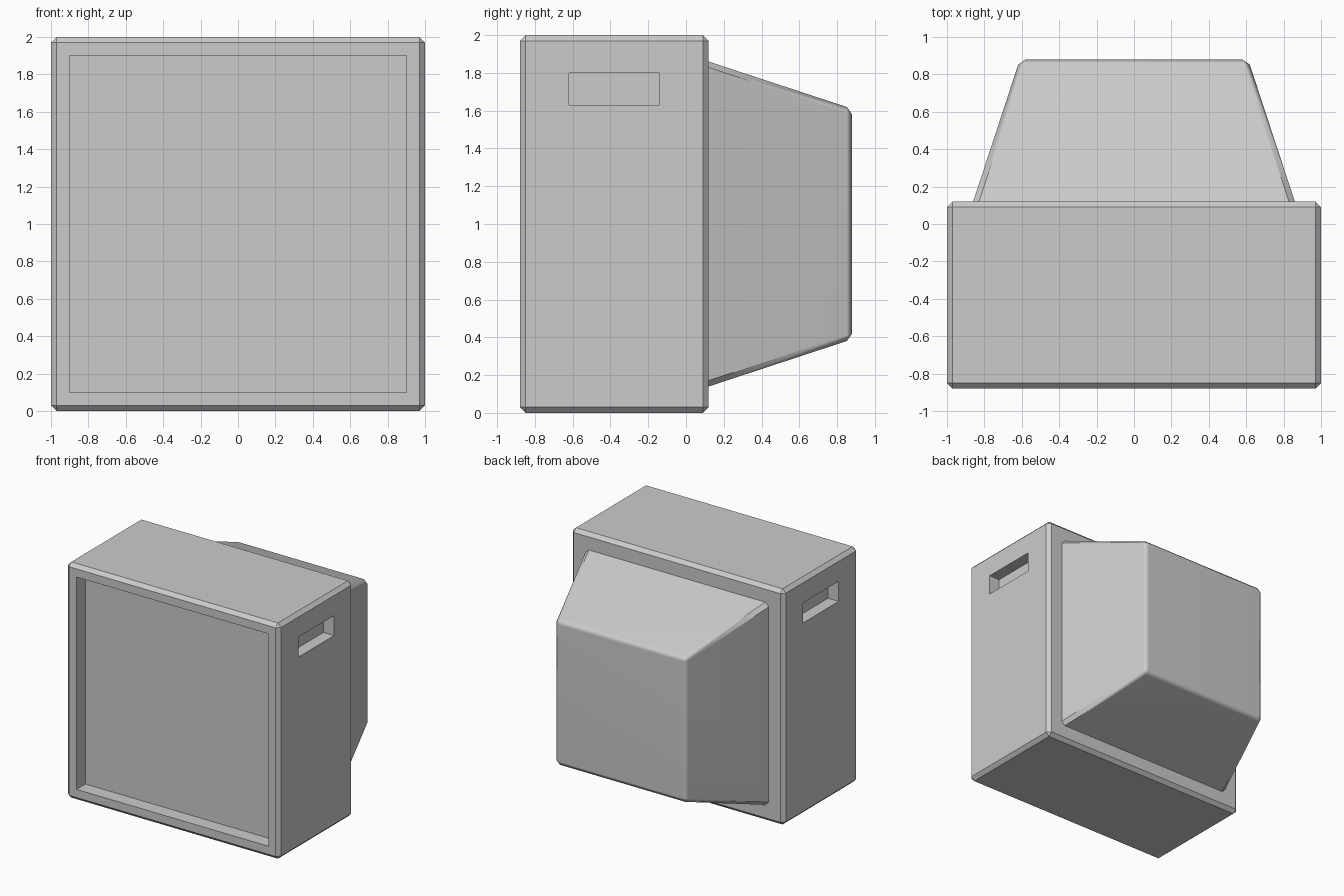
import bpy
import bmesh
import math
from mathutils import Vector

cube = bpy.data.objects.get("Cube")
if cube:
    bpy.data.objects.remove(cube, do_unlink=True)

# Single casing colour
GREY = (0.6, 0.6, 0.6, 1.0)
grey = bpy.data.materials.new("casing grey")
grey.use_nodes = True
grey.diffuse_color = GREY
grey.node_tree.nodes["Principled BSDF"].inputs["Base Color"].default_value = GREY

BEVEL = 0.03
FRONT, REAR, TAIL = -0.88, 0.12, 0.88


def add_object(name, bm):
    bmesh.ops.recalc_face_normals(bm, faces=bm.faces)
    mesh = bpy.data.meshes.new(name)
    bm.to_mesh(mesh)
    bm.free()
    mesh.materials.append(grey)
    obj = bpy.data.objects.new(name, mesh)
    bpy.context.collection.objects.link(obj)
    return obj


def add_box(bm, low, high):
    low, high = Vector(low), Vector(high)
    verts = bmesh.ops.create_cube(bm, size=1)["verts"]
    for v in verts:
        v.co = (low + high) / 2 + v.co * (high - low)
    return verts


def chamfer(bm, edges):
    bmesh.ops.bevel(bm, geom=edges, offset=BEVEL, segments=1, affect="EDGES")


# Cabinet: box with a recessed screen, chamfered outside and around the rim
bm = bmesh.new()
add_box(bm, (-1, FRONT, 0), (1, REAR, 2))
front = min(bm.faces, key=lambda f: f.calc_center_median().y)
bmesh.ops.inset_region(bm, faces=[front], thickness=0.14)
rim = list(front.edges)
screen = bmesh.ops.extrude_discrete_faces(bm, faces=[front])["faces"][0]
bmesh.ops.translate(bm, verts=screen.verts, vec=(0, 0.12, 0))
outer = [e for e in bm.edges if all(abs(v.co.x) > 0.99 for v in e.verts)]
rim = [e for e in bm.edges
       if all(abs(v.co.y - FRONT) < 0.001 and abs(v.co.x) < 0.9 for v in e.verts)]
chamfer(bm, outer + rim)
cabinet = add_object("cabinet", bm)

# Hand grips: pockets cut into both sides
bm = bmesh.new()
for side in (-1, 1):
    xs = sorted((side * 0.9, side * 1.1))
    add_box(bm, (xs[0], -0.62, 1.63), (xs[1], -0.14, 1.80))
cutter = add_object("grip_cutter", bm)
cutter.hide_render = True
cut = cabinet.modifiers.new("grips", "BOOLEAN")
cut.operation = "DIFFERENCE"
cut.solver = "EXACT"
cut.object = cutter
bpy.context.view_layer.objects.active = cabinet
cabinet.select_set(True)
bpy.ops.object.modifier_apply(modifier=cut.name)
bpy.data.objects.remove(cutter, do_unlink=True)

# Rear housing: tapered block with softened edges
bm = bmesh.new()
for v in add_box(bm, (-1, REAR, -1), (1, TAIL, 1)):
    half = 0.86 if v.co.y < 0.5 else 0.61
    v.co.x *= half
    v.co.z = 1 + v.co.z * half
chamfer(bm, [e for e in bm.edges if any(v.co.y > 0.5 for v in e.verts)])
base = min(bm.faces, key=lambda f: f.calc_center_median().y)
bmesh.ops.delete(bm, geom=[base], context="FACES_ONLY")
housing = add_object("rear_housing", bm)
bpy.ops.object.select_all(action="DESELECT")
housing.select_set(True)
bpy.context.view_layer.objects.active = housing
bpy.ops.object.shade_smooth_by_angle(angle=math.radians(40))
weighted = housing.modifiers.new("even_shading", "WEIGHTED_NORMAL")
weighted.keep_sharp = True
